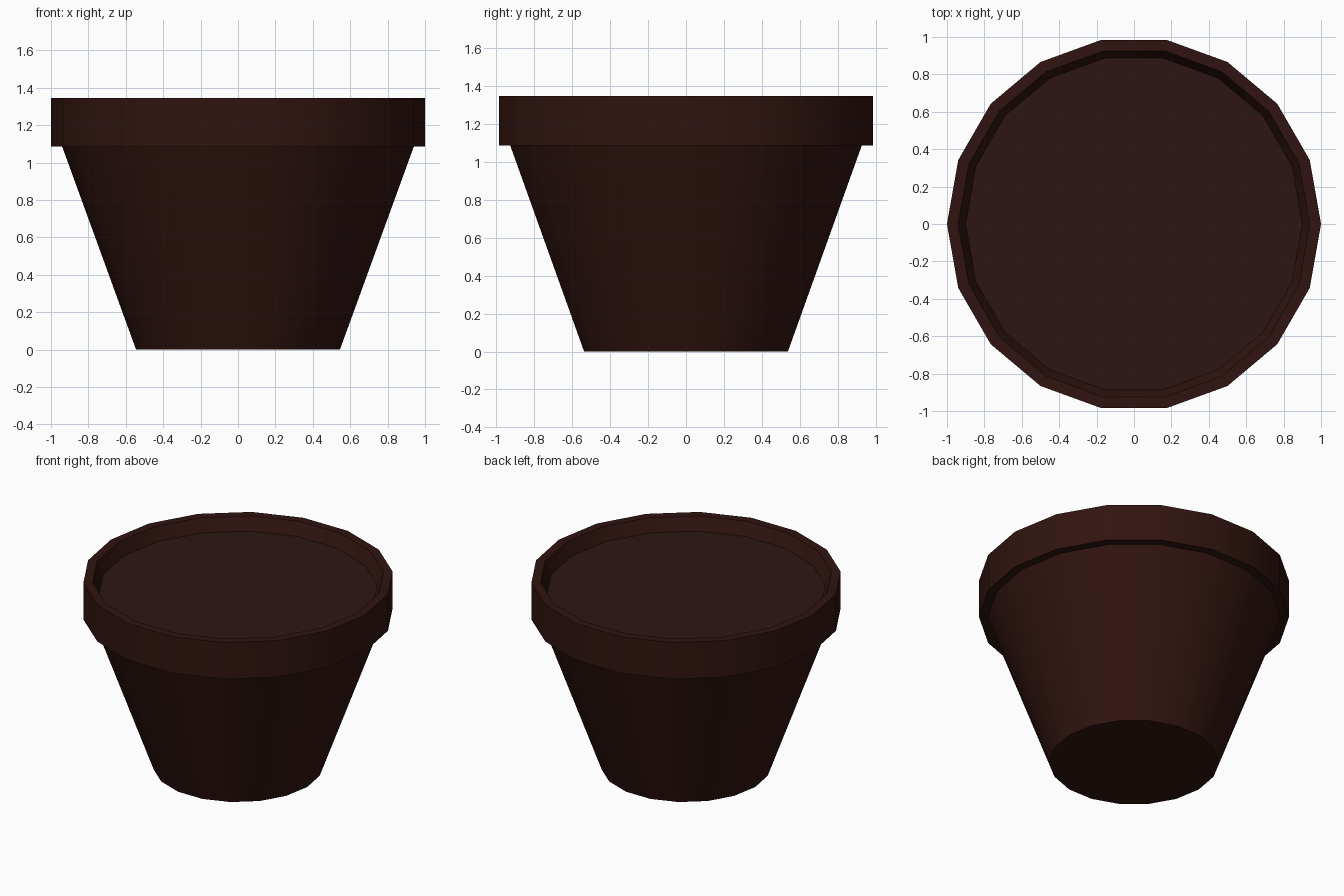
import bpy, bmesh
from math import cos, sin, tau, radians

if "Cube" in bpy.data.objects:
    bpy.data.objects.remove(bpy.data.objects["Cube"])

SIDES = 18


def material(name, color):
    mat = bpy.data.materials.new(name)
    mat.diffuse_color = (*color, 1)
    mat.use_nodes = True
    mat.node_tree.nodes["Principled BSDF"].inputs["Base Color"].default_value = mat.diffuse_color
    return mat


def lathe(name, profile, mat, cap_start=False):
    """Spin (radius, height) points round z, outward faces for an upward profile."""
    bm = bmesh.new()
    rings = [[bm.verts.new((r * cos(tau * i / SIDES), r * sin(tau * i / SIDES), z))
              for i in range(SIDES)] for r, z in profile]
    for a, b in zip(rings, rings[1:]):
        for i in range(SIDES):
            j = (i + 1) % SIDES
            bm.faces.new((a[i], a[j], b[j], b[i]))
    if cap_start:
        bm.faces.new(rings[0][::-1])
    mesh = bpy.data.meshes.new(name)
    if len(profile) == 1:
        bm.faces.new(rings[0])
    bm.to_mesh(mesh)
    bm.free()
    obj = bpy.data.objects.new(name, mesh)
    bpy.context.collection.objects.link(obj)
    mesh.materials.append(mat)
    bpy.context.view_layer.objects.active = obj
    obj.select_set(True)
    bpy.ops.object.shade_smooth_by_angle(angle=radians(30))
    obj.select_set(False)
    return obj


clay = material("clay", (0.030, 0.007, 0.005))
earth = material("earth", (0.026, 0.008, 0.007))

# Tapered pot body, overhanging rim and inner wall
lathe("pot", [(0.545, 0), (0.94, 1.085), (1.0, 1.085), (1.0, 1.345),
              (0.94, 1.345), (0.90, 1.255)], clay, cap_start=True)

# Soil surface, slightly below the rim
lathe("soil", [(0.90, 1.255)], earth)
